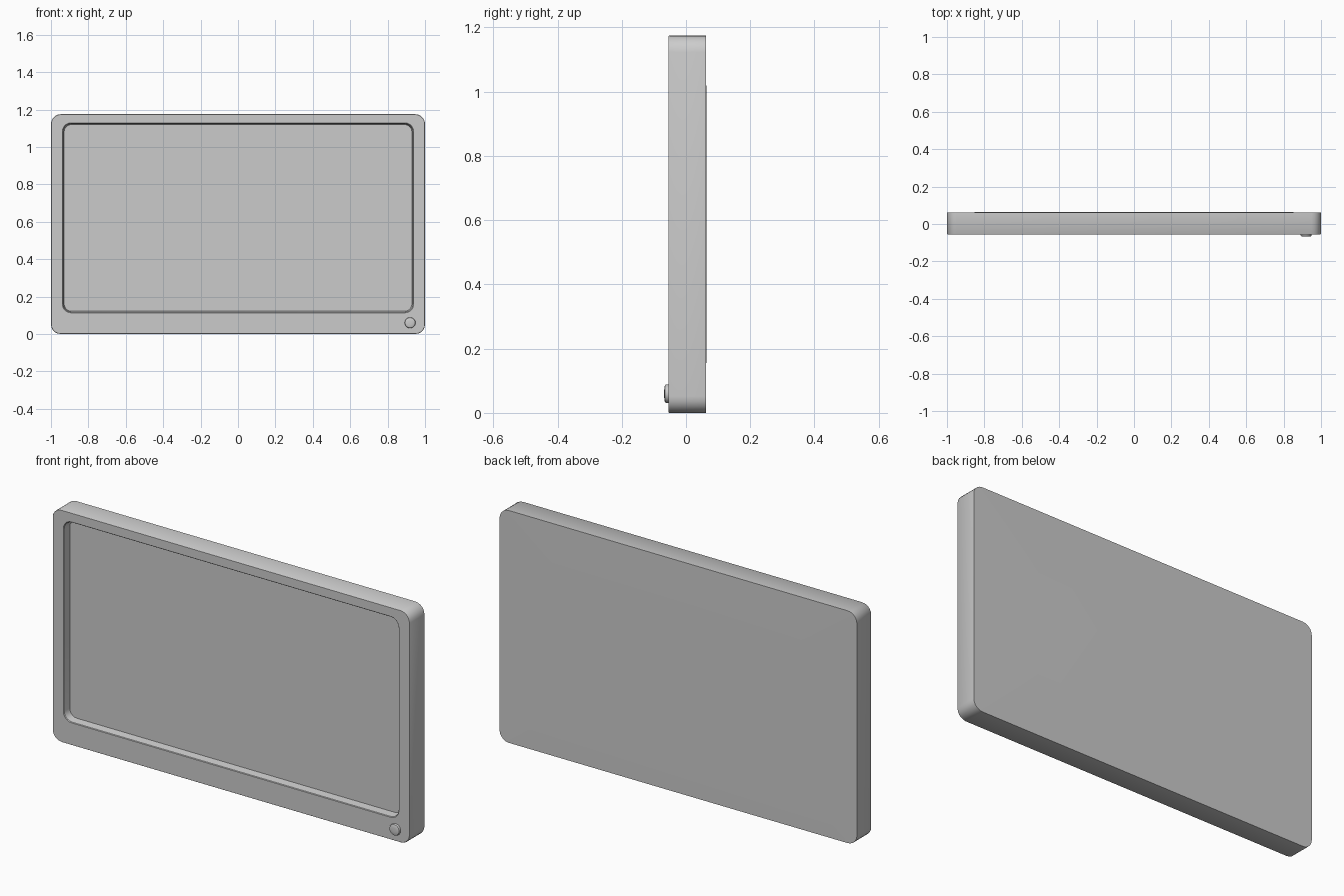
import bpy, bmesh, math
from mathutils import Matrix

if "Cube" in bpy.data.objects:
    bpy.data.objects.remove(bpy.data.objects["Cube"])


def rounded_loop(x, z0, z1, r, y, seg=5):
    """Rounded rectangle in the xz plane at depth y."""
    pts = []
    corners = [(x - r, z1 - r), (-x + r, z1 - r), (-x + r, z0 + r), (x - r, z0 + r)]
    for i, (cx, cz) in enumerate(corners):
        for k in range(seg + 1):
            a = math.pi / 2 * (i + k / seg)
            pts.append((cx + r * math.cos(a), y, cz + r * math.sin(a)))
    return pts


def loft(name, loops, cap_start=False, cap_end=False):
    """Bridge successive loops of equal length into one object."""
    bm = bmesh.new()
    rings = [[bm.verts.new(p) for p in loop] for loop in loops]
    n = len(rings[0])
    for a, b in zip(rings, rings[1:]):
        for i in range(n):
            j = (i + 1) % n
            bm.faces.new((a[i], a[j], b[j], b[i]))
    if cap_start:
        bm.faces.new(rings[0])
    if cap_end:
        bm.faces.new(rings[-1])
    bmesh.ops.recalc_face_normals(bm, faces=bm.faces)
    me = bpy.data.meshes.new(name)
    bm.to_mesh(me)
    bm.free()
    ob = bpy.data.objects.new(name, me)
    bpy.context.collection.objects.link(ob)
    bpy.ops.object.select_all(action='DESELECT')
    ob.select_set(True)
    bpy.context.view_layer.objects.active = ob
    bpy.ops.object.shade_smooth_by_angle(angle=math.radians(35))
    return ob


FRONT, BACK, SCREEN = -0.055, 0.062, -0.016
TOP = 1.175

# Casing with its recessed display: screen, recess wall, bezel, sides, back
loft("display_casing", [
    rounded_loop(0.930, 0.122, 1.120, 0.040, SCREEN),
    rounded_loop(0.936, 0.116, 1.126, 0.044, FRONT + 0.003),
    rounded_loop(0.939, 0.113, 1.129, 0.046, FRONT),
    rounded_loop(0.998, 0.002, TOP - 0.002, 0.050, FRONT),
    rounded_loop(1.000, 0.000, TOP, 0.052, FRONT + 0.003),
    rounded_loop(1.000, 0.000, TOP, 0.052, BACK),
    rounded_loop(0.640, 0.300, 0.875, 0.052, BACK + 0.002),
], cap_start=True, cap_end=True)

# Round power button with a softened rim
def circle(r, y, n=24):
    return [(0.92 + r * math.cos(2 * math.pi * i / n), y,
             0.06 + r * math.sin(2 * math.pi * i / n)) for i in range(n)]

loft("power_button", [circle(0.029, FRONT + 0.004), circle(0.029, -0.061),
                      circle(0.027, -0.065), circle(0.022, -0.067),
                      circle(0.010, -0.068)], cap_end=True)
